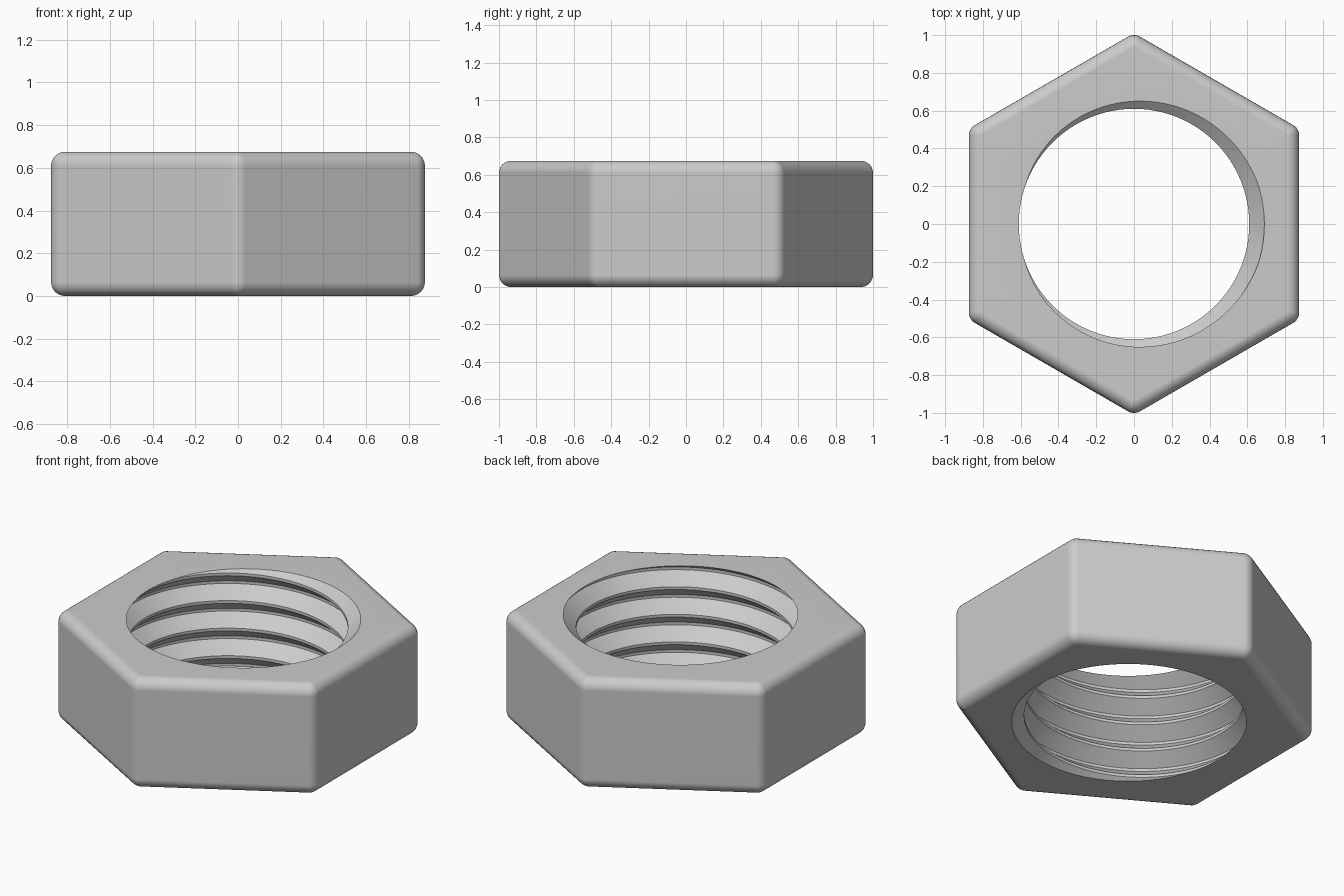
import bpy
import bmesh
from math import cos, sin, pi, radians

if "Cube" in bpy.data.objects:
    bpy.data.objects.remove(bpy.data.objects["Cube"], do_unlink=True)

HEIGHT = 0.675
ROUND = 0.065                 # radius of all outer edges
CORE = 0.935                  # corner radius of the hexagon before rounding
CREST, ROOT = 0.61, 0.69      # thread radii
TURNS = 4
PITCH = HEIGHT / TURNS
COLUMNS = 96
ARC = 6                       # segments in each rounded edge

steel = bpy.data.materials.new("steel grey")
steel.use_nodes = True
colour = (0.6, 0.6, 0.6, 1)
steel.diffuse_color = colour
steel.node_tree.nodes["Principled BSDF"].inputs["Base Color"].default_value = colour


def hex_ring(bm, radius, z):
    """Hexagon with corners rounded by the given radius."""
    ring = []
    for corner in range(6):
        mid = pi / 2 + corner * pi / 3
        for i in range(ARC + 1):
            a = mid + (i / ARC - 0.5) * pi / 3
            ring.append(bm.verts.new((CORE * cos(mid) + radius * cos(a),
                                      CORE * sin(mid) + radius * sin(a), z)))
    return ring


def skin(bm, rows, closed):
    """Quads between neighbouring rows of vertices."""
    for low, high in zip(rows, rows[1:]):
        for i in range(len(low) if closed else len(low) - 1):
            j = (i + 1) % len(low)
            bm.faces.new((low[i], low[j], high[j], high[i]))


bm = bmesh.new()

# Threaded bore: a sheared grid, trimmed flat at both ends
profile = [(0.05, CREST), (0.45, ROOT), (0.55, ROOT), (0.95, CREST)]
rows = []
for turn in range(-2, TURNS + 2):
    for phase, radius in profile:
        row = []
        for i in range(COLUMNS + 1):
            a = 2 * pi * i / COLUMNS
            z = PITCH * (turn + phase + i / COLUMNS - 0.5)
            row.append(bm.verts.new((radius * cos(a), radius * sin(a), z)))
        rows.append(row)
skin(bm, rows, False)
bmesh.ops.remove_doubles(bm, verts=bm.verts, dist=1e-5)
for level, side in ((0, -1), (HEIGHT, 1)):
    bmesh.ops.bisect_plane(bm, geom=bm.verts[:] + bm.edges[:] + bm.faces[:], dist=1e-5,
                           plane_co=(0, 0, level), plane_no=(0, 0, side), clear_outer=True)

# Outer wall with rounded edges
steps = [i / ARC * pi / 2 for i in range(ARC + 1)]
levels = [(ROUND * sin(a), ROUND * (1 - cos(a))) for a in steps]
levels += [(r, HEIGHT - z) for r, z in reversed(levels)]
# the first and last rings keep a sliver of width so their corners stay distinct
skin(bm, [hex_ring(bm, max(r, 0.002), z) for r, z in levels], True)

# Flat faces between the outer wall and the bore
for level, side in ((0, -1), (HEIGHT, 1)):
    rim = [e for e in bm.edges if e.is_boundary
           and all(abs(v.co.z - level) < 1e-4 for v in e.verts)]
    bmesh.ops.triangle_fill(bm, edges=rim, use_beauty=True, normal=(0, 0, side))
bmesh.ops.recalc_face_normals(bm, faces=bm.faces)

mesh = bpy.data.meshes.new("hex_nut")
bm.to_mesh(mesh)
bm.free()
mesh.materials.append(steel)
nut = bpy.data.objects.new("hex_nut", mesh)
bpy.context.collection.objects.link(nut)

# Smooth rounding, crisp thread edges
bpy.ops.object.select_all(action="DESELECT")
nut.select_set(True)
bpy.context.view_layer.objects.active = nut
bpy.ops.object.shade_smooth_by_angle(angle=radians(30))
weighted = nut.modifiers.new("even_shading", "WEIGHTED_NORMAL")
weighted.keep_sharp = True
